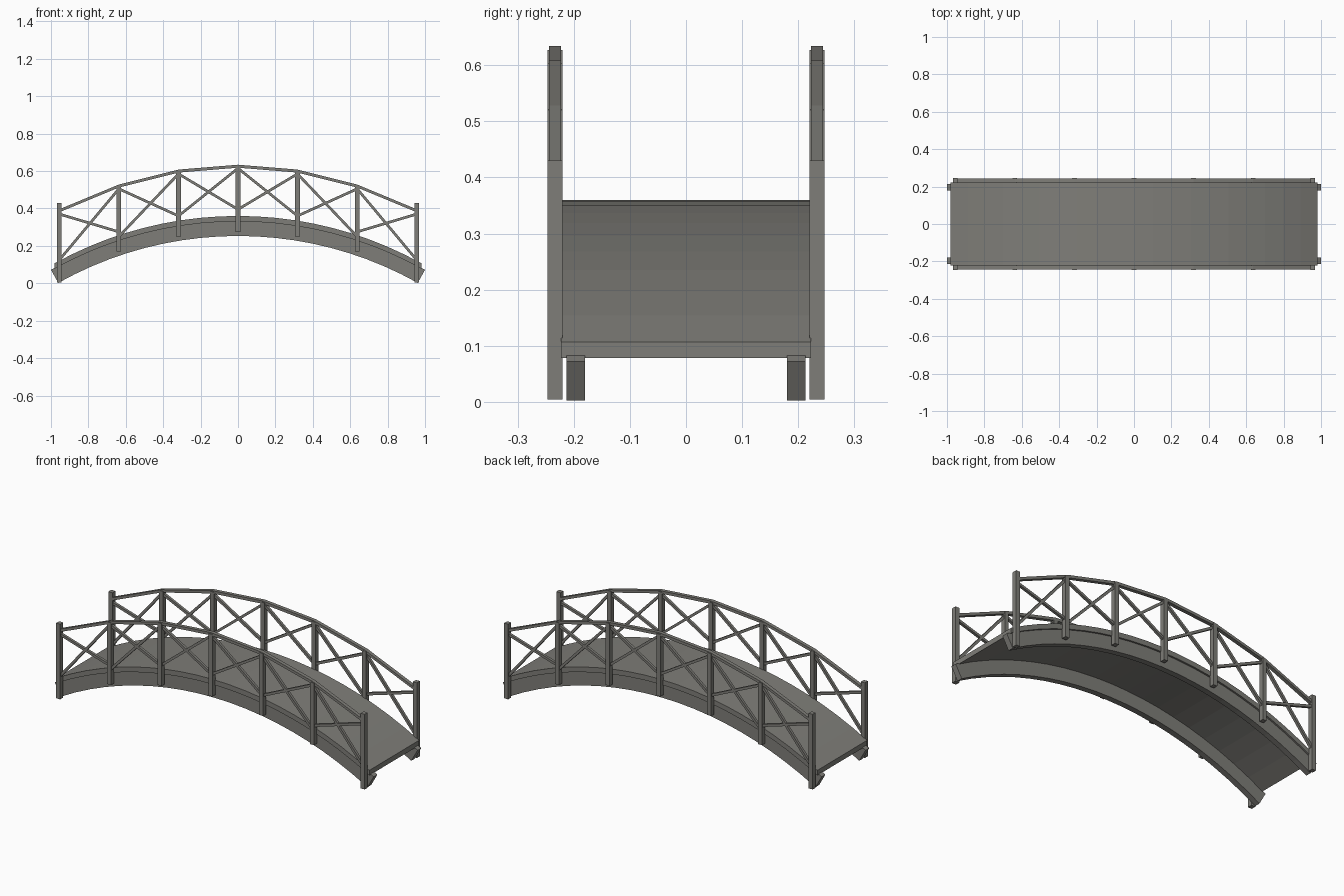
import bpy, bmesh, math
from mathutils import Vector

if "Cube" in bpy.data.objects:
    bpy.data.objects.remove(bpy.data.objects["Cube"])

# Dark warm grey timber
wood = bpy.data.materials.new("dark_timber")
wood.diffuse_color = (0.212, 0.208, 0.19, 1)
wood.use_nodes = True
wood.node_tree.nodes["Principled BSDF"].inputs["Base Color"].default_value = wood.diffuse_color


def extrude_strip(name, top, bottom, y0, y1):
    """Solid between matching top and bottom (x, z) polylines, from y0 to y1."""
    bm = bmesh.new()
    rings = [[bm.verts.new(v) for v in ((bx, y0, bz), (bx, y1, bz), (tx, y1, tz), (tx, y0, tz))]
             for (tx, tz), (bx, bz) in zip(top, bottom)]
    bm.faces.new(rings[0])
    bm.faces.new(rings[-1])
    for a, b in zip(rings, rings[1:]):
        for k in range(4):
            m = (k + 1) % 4
            bm.faces.new((a[k], a[m], b[m], b[k]))
    bmesh.ops.recalc_face_normals(bm, faces=bm.faces)
    me = bpy.data.meshes.new(name)
    bm.to_mesh(me)
    bm.free()
    me.materials.append(wood)
    ob = bpy.data.objects.new(name, me)
    bpy.context.collection.objects.link(ob)
    return ob


def bar(name, p, q, thick, y0, y1):
    """Straight bar in the side plane between two (x, z) points."""
    p, q = Vector(p), Vector(q)
    d = (q - p).normalized()
    n = Vector((-d.y, d.x)) * thick / 2
    return extrude_strip(name, [p + n, q + n], [p - n, q - n], y0, y1)


def arc(radius, centre_z, a_max, n):
    return [(radius * math.sin(a), centre_z + radius * math.cos(a))
            for a in (a_max * (2 * i / n - 1) for i in range(n + 1))]


# Arched deck
R = 2.025
CZ = 0.36 - R
deck_top = arc(R, CZ, math.asin(0.98 / R), 20)
extrude_strip("deck", deck_top, [(x, z - 0.029) for x, z in deck_top], -0.223, 0.223)

# Rail and post layout: x, post bottom, post top, rail centre
half = [(0.955, 0.004, 0.43, 0.388), (0.637, 0.17, 0.522, 0.52),
        (0.318, 0.25, 0.603, 0.6)]
posts = [(-x, b, t, r) for x, b, t, r in half] + [(0, 0.275, 0.627, 0.626)] + half[::-1]

# Brace ends on the left half: x0, z0, x1, z1
braces = [(-0.955, 0.125, -0.637, 0.505), (-0.955, 0.37, -0.637, 0.275),
          (-0.637, 0.25, -0.318, 0.585), (-0.637, 0.505, -0.318, 0.36),
          (-0.318, 0.36, 0, 0.615), (-0.318, 0.585, 0, 0.395)]

for s, side in ((-1, "front"), (1, "back")):
    # Curved beam under the deck, with radial end cuts
    RB = 2.046
    CB = 0.333 - RB
    ang = math.asin(1.0 / RB)
    extrude_strip(f"{side}_beam", arc(RB, CB, ang, 20),
                  arc(RB - 0.08, CB, ang, 20), s * 0.18, s * 0.213)
    # Posts
    for i, (x, b, t, r) in enumerate(posts):
        bar(f"{side}_post_{i}", (x, b), (x, t), 0.025, s * 0.22, s * 0.247)
    # Handrail
    extrude_strip(f"{side}_handrail", [(x, r + 0.008) for x, b, t, r in posts],
                  [(x, r - 0.008) for x, b, t, r in posts], s * 0.223, s * 0.244)
    # Cross braces, mirrored about the middle
    for i, (x0, z0, x1, z1) in enumerate(braces):
        for m in (1, -1):
            bar(f"{side}_brace_{i}_{'left' if m > 0 else 'right'}",
                (m * x0, z0), (m * x1, z1), 0.014, s * 0.226, s * 0.241)
